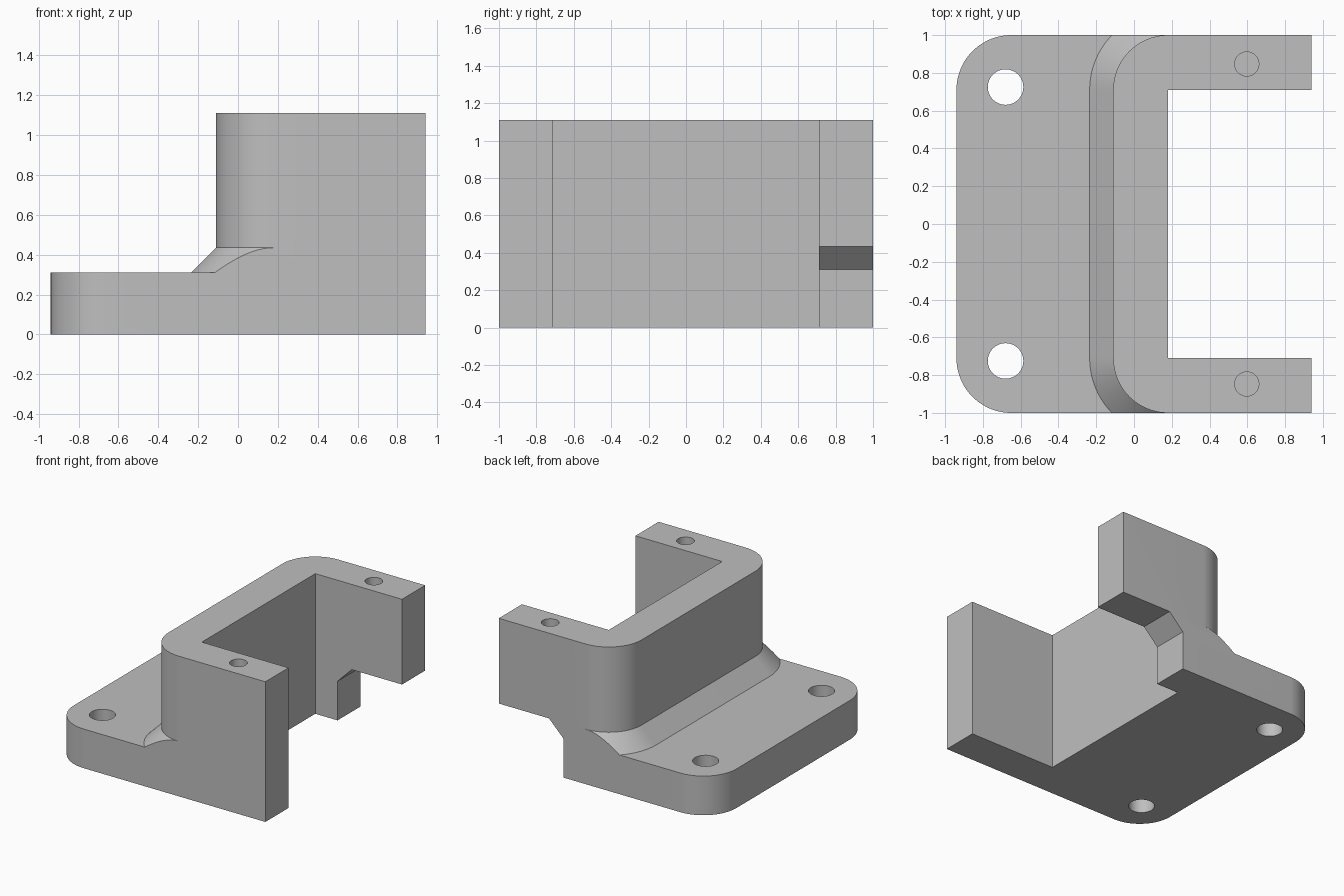
import bpy, bmesh, math

if "Cube" in bpy.data.objects:
    bpy.data.objects.remove(bpy.data.objects["Cube"])

R = 0.29          # corner radius, also the arm width
BACK, FRONT = -0.94, 0.94
WALL = -0.11      # outer face of the upright wall
PLATE_TOP, TOP = 0.31, 1.11
FLARE = 0.125     # size of the sloped foot

grey = bpy.data.materials.new("grey")
grey.use_nodes = True
grey.diffuse_color = (0.52, 0.52, 0.52, 1)
grey.node_tree.nodes["Principled BSDF"].inputs["Base Color"].default_value = grey.diffuse_color


def outline(x0, x1, grow=0.0, steps=20):
    """Plan of a slab with two rounded corners on its -x side."""
    pts = [(x1, 1 + grow)]
    for sy, start in ((1, 90), (-1, 180)):
        for i in range(steps + 1):
            a = math.radians(start + 90 * i / steps)
            pts.append((x0 + R + (R + grow) * math.cos(a),
                        sy * (1 - R) + (R + grow) * math.sin(a)))
    pts.append((x1, -1 - grow))
    # drop repeated neighbours
    return pts


def loft(name, lower, upper, clip=None):
    """Closed solid between two matching rings of 3D points."""
    bm = bmesh.new()
    a = [bm.verts.new(p) for p in lower]
    b = [bm.verts.new(p) for p in upper]
    bm.faces.new(a)
    bm.faces.new(b)
    for i in range(len(a)):
        j = (i + 1) % len(a)
        bm.faces.new((a[i], a[j], b[j], b[i]))
    if clip:
        for s in (1, -1):
            cut = bmesh.ops.bisect_plane(
                bm, geom=bm.verts[:] + bm.edges[:] + bm.faces[:],
                plane_co=(0, s * clip, 0), plane_no=(0, s, 0), clear_outer=True)
            rim = [e for e in cut["geom_cut"] if isinstance(e, bmesh.types.BMEdge)]
            bmesh.ops.holes_fill(bm, edges=rim, sides=0)
    bmesh.ops.recalc_face_normals(bm, faces=bm.faces[:])
    mesh = bpy.data.meshes.new(name)
    bm.to_mesh(mesh)
    bm.free()
    mesh.materials.append(grey)
    obj = bpy.data.objects.new(name, mesh)
    bpy.context.collection.objects.link(obj)
    return obj


def slab(name, plan, z0, z1):
    return loft(name, [(x, y, z0) for x, y in plan], [(x, y, z1) for x, y in plan])


def disc(x, y, r, n=48):
    return [(x + r * math.cos(2 * math.pi * i / n), y + r * math.sin(2 * math.pi * i / n))
            for i in range(n)]


def combine(target, tool, operation):
    bpy.context.view_layer.objects.active = target
    mod = target.modifiers.new(operation.lower(), 'BOOLEAN')
    mod.operation, mod.solver, mod.object = operation, 'EXACT', tool
    bpy.ops.object.modifier_apply(modifier=mod.name)
    bpy.data.objects.remove(tool)


# Base plate, upright block and the sloped foot around it
bracket = slab("mounting_bracket", outline(BACK, FRONT), 0, PLATE_TOP)
combine(bracket, slab("upright", outline(WALL, FRONT), 0, TOP), 'UNION')
wide, narrow = 0.2, -0.06
mid = PLATE_TOP + FLARE
foot = loft("sloped_foot",
            [(x, y, mid - wide) for x, y in outline(WALL, 0.5, wide)],
            [(x, y, mid - narrow) for x, y in outline(WALL, 0.5, narrow)], clip=1.0)
combine(bracket, foot, 'UNION')

# Open pocket between the arms
inner = 1 - R
pocket = [(WALL + R, -inner), (1.2, -inner), (1.2, inner), (WALL + R, inner)]
combine(bracket, slab("pocket", pocket, -0.2, 1.4), 'DIFFERENCE')

# Chamfered notch under the back arm
notch = [(0.375, -0.2), (0.375, PLATE_TOP), (0.5, mid), (1.3, mid), (1.3, -0.2)]
combine(bracket, loft("notch", [(x, 0.5, z) for x, z in notch],
                      [(x, 1.2, z) for x, z in notch]), 'DIFFERENCE')

# Through holes in the plate and blind holes in the arm tops
for s in (1, -1):
    combine(bracket, slab("bolt_hole", disc(-0.68, s * 0.725, 0.094), -0.2, 0.6), 'DIFFERENCE')
    combine(bracket, slab("screw_hole", disc(0.597, s * 0.847, 0.064), TOP - 0.35, 1.4), 'DIFFERENCE')

# Tidy the mesh and smooth the round surfaces
bm = bmesh.new()
bm.from_mesh(bracket.data)
bmesh.ops.remove_doubles(bm, verts=bm.verts[:], dist=0.0002)
bmesh.ops.dissolve_limit(bm, angle_limit=0.002, verts=bm.verts[:], edges=bm.edges[:])
bm.to_mesh(bracket.data)
bm.free()
bpy.ops.object.select_all(action='DESELECT')
bracket.select_set(True)
bpy.context.view_layer.objects.active = bracket
bpy.ops.object.shade_smooth_by_angle(angle=math.radians(25))
